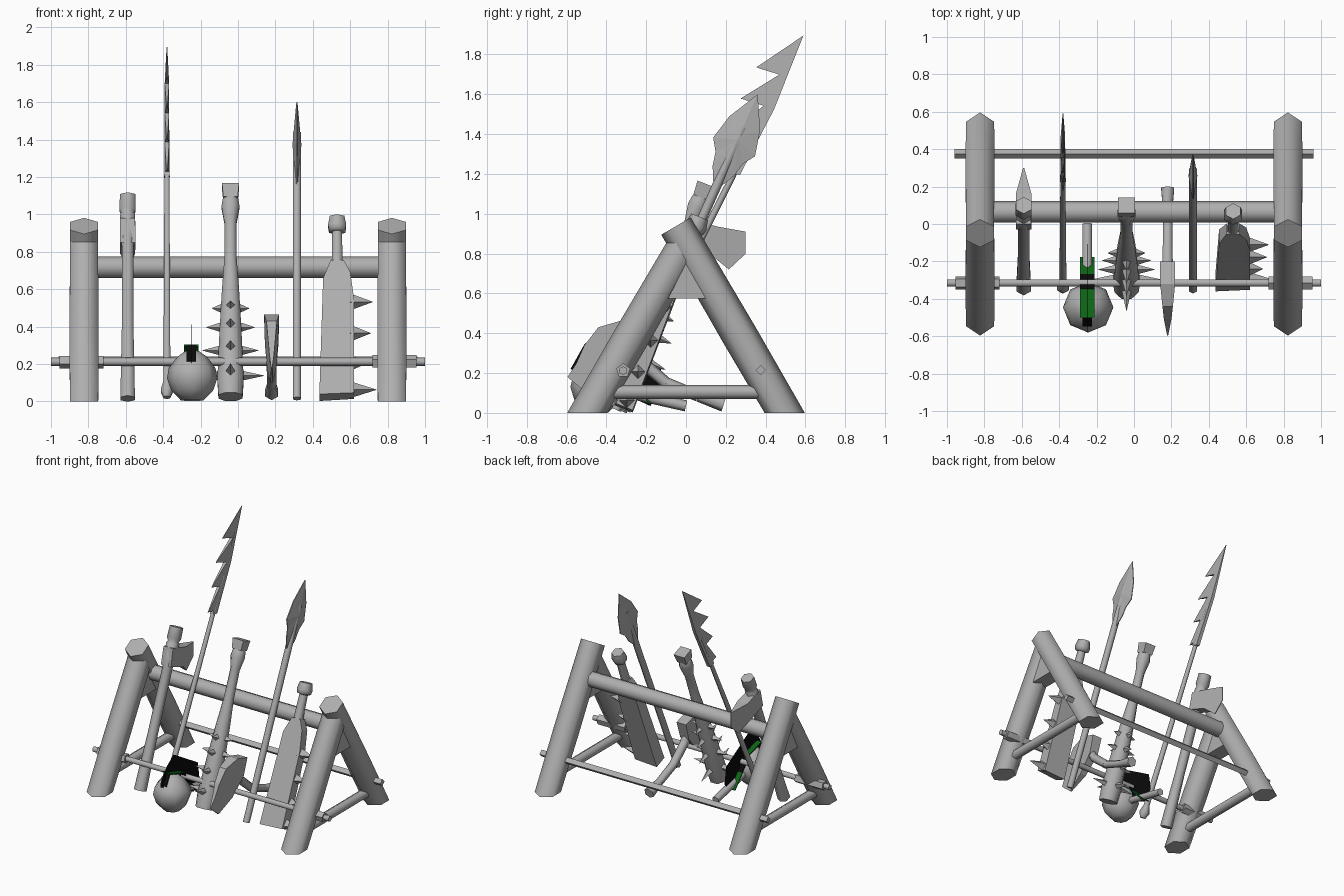
import bpy, bmesh, math
from mathutils import Vector

if "Cube" in bpy.data.objects:
    bpy.data.objects.remove(bpy.data.objects["Cube"])

X, Y, Z = Vector((1, 0, 0)), Vector((0, 1, 0)), Vector((0, 0, 1))


def material(name, colour):
    m = bpy.data.materials.new(name)
    m.use_nodes = True
    m.diffuse_color = (*colour, 1)
    m.node_tree.nodes["Principled BSDF"].inputs["Base Color"].default_value = (*colour, 1)
    return m


GREY = material("plain grey", (0.43, 0.43, 0.43))
GREEN = material("dark green", (0.004, 0.13, 0.008))
BLACK = material("black", (0.003, 0.003, 0.003))


def finish(name, bm, mat=GREY, smooth=True):
    """Turn a bmesh into a shaded object."""
    bmesh.ops.remove_doubles(bm, verts=bm.verts, dist=0.0001)
    bmesh.ops.recalc_face_normals(bm, faces=bm.faces)
    me = bpy.data.meshes.new(name)
    bm.to_mesh(me)
    bm.free()
    me.materials.append(mat)
    if smooth:
        me.shade_smooth()
        me.set_sharp_from_angle(angle=math.radians(62))
    ob = bpy.data.objects.new(name, me)
    bpy.context.collection.objects.link(ob)
    return ob


def spindle(name, start, end, profile, sides=6, turn=0):
    """Turned shape: profile holds (fraction along axis, radius); trimmed at the ground."""
    start, end = Vector(start), Vector(end)
    d = (end - start).normalized()
    u = Y if abs(d.x) > 0.9 else X
    v = d.cross(u).normalized()
    u = v.cross(d)
    bm = bmesh.new()
    rings = []
    for t, r in profile:
        c = start.lerp(end, t)
        angles = [turn + math.tau * i / sides for i in range(sides)]
        rings.append([bm.verts.new(c + r * (math.cos(a) * v + math.sin(a) * u)) for a in angles])
    for low, high in zip(rings, rings[1:]):
        for i in range(sides):
            j = (i + 1) % sides
            bm.faces.new((low[i], low[j], high[j], high[i]))
    bm.faces.new(rings[0])
    bm.faces.new(rings[-1])
    if min(w.co.z for w in bm.verts) < 0:
        bmesh.ops.bisect_plane(bm, geom=bm.verts[:] + bm.edges[:] + bm.faces[:],
                               plane_co=(0, 0, 0), plane_no=Z, clear_inner=True)
        bmesh.ops.holes_fill(bm, edges=[e for e in bm.edges if e.is_boundary])
    return finish(name, bm)


def rod(name, start, end, r, sides=6, tip=None):
    return spindle(name, start, end, [(0, r), (1, r if tip is None else tip)], sides)


def plate(name, outline, origin=(0, 0, 0), a=Y, b=Z, ridge=None, mat=GREY):
    """Flat part from (a, b, half thickness) points, optionally raised to a ridge."""
    origin, n = Vector(origin), a.cross(b).normalized()
    bm = bmesh.new()
    sides = []
    for s in (-1, 1):
        place = lambda p: bm.verts.new(origin + p[0] * a + p[1] * b + s * p[2] * n)
        vs = [place(p) for p in outline]
        sides.append(vs)
        if ridge:
            top = place(ridge)
            for i in range(len(vs)):
                bm.faces.new((vs[i - 1], vs[i], top))
        else:
            bm.faces.new(vs)
    lo, hi = sides
    for i in range(len(lo)):
        bm.faces.new((lo[i - 1], lo[i], hi[i], hi[i - 1]))
    return finish(name, bm, mat, smooth=False)


# Two A-frames: the rear post runs to the top, the front post ends inside it
for side, k in (("right", -1), ("left", 1)):
    sx = k * 0.823
    spindle(f"{side}_rear_leg", (sx, 0.595, -0.17), (sx, -0.05, 0.938),
            [(0, 0.086), (0.5, 0.09), (0.85, 0.087), (1, 0.086)])
    spindle(f"{side}_front_leg", (sx, -0.595, -0.17), (sx, 0, 0.852),
            [(0, 0.086), (0.5, 0.09), (1, 0.086)])
    plate(f"{side}_joint", [(-0.09, 0.575, 0.06), (0.1, 0.575, 0.06), (0.0, 0.75, 0.06)], (sx, 0, 0))
    rod(f"{side}_brace", (sx, -0.4, 0.105), (sx, 0.4, 0.105), 0.036)
    rod(f"{side}_front_collar", (k * 0.72, -0.315, 0.212), (k * 0.955, -0.315, 0.212), 0.037, 5)

# Beam and rails
rod("top_beam", (-0.8, 0.065, 0.718), (0.8, 0.065, 0.718), 0.058, 8)
rod("front_rail", (-1, -0.315, 0.212), (1, -0.315, 0.212), 0.022, 6)
rod("rear_rail", (-0.96, 0.375, 0.215), (0.96, 0.375, 0.215), 0.026, 4)

# Large axe with a wedge blade facing back
spindle("axe_handle", (-0.59, -0.34, 0.015), (-0.59, 0.1, 1.1),
        [(0, 0.045), (0.35, 0.036), (0.75, 0.036), (0.79, 0.046), (0.9, 0.046),
         (0.91, 0.038), (0.93, 0.05), (1, 0.048)])
plate("axe_head", [(0.0, 0.98, 0.04), (0.16, 0.935, 0.042), (0.3, 0.91, 0.003),
                   (0.3, 0.8, 0.003), (0.215, 0.72, 0.003), (0.13, 0.79, 0.04), (-0.03, 0.85, 0.042)],
      (-0.59, 0, 0))

# Barbed spear
tip, butt = Vector((-0.38, 0.59, 1.895)), Vector((-0.38, -0.35, 0.03))
d = (tip - butt).normalized()
across = d.cross(X)
if across.y > 0:
    across = -across
rod("barbed_spear_shaft", butt, tip - d * 0.5, 0.022, 6, 0.014)
spindle("barbed_spear_butt", butt - d * 0.01, butt + d * 0.09, [(0, 0.02), (0.4, 0.038), (1, 0.02)])
barbs = [(0, 0, 0.002)]
for i, reach in enumerate((0.14, 0.14, 0.11, 0.07)):
    s = -0.25 - 0.175 * i
    barbs += [(reach, s, 0.002), (0.02, s + 0.02, 0.012)]
barbs += [(0.015, -0.78, 0.016), (-0.03, -0.77, 0.014), (-0.035, -0.4, 0.012)]
plate("barbed_spear_blade", barbs, tip, across, d)

# Leaf-bladed spear
tip, butt = Vector((0.315, 0.36, 1.6)), Vector((0.315, -0.35, 0.015))
d = (tip - butt).normalized()
across = X.cross(d)
rod("leaf_spear_shaft", butt, tip - d * 0.18, 0.024, 6, 0.024)
half = [(0.085, -0.16), (0.115, -0.29), (0.075, -0.35), (0.06, -0.42), (0.02, -0.5)]
leaf = [(0, 0)] + half + [(-p, q) for p, q in reversed(half)]
plate("leaf_spear_blade", [(p, q, 0.003) for p, q in leaf], tip, across, d, ridge=(0, -0.25, 0.024))

# Spiked club
base, top = Vector((-0.04, -0.34, 0.025)), Vector((-0.04, 0.1, 1.15))
d = (top - base).normalized()
spindle("club_body", base, top,
        [(0, 0.07), (0.08, 0.076), (0.3, 0.064), (0.5, 0.05), (0.65, 0.036), (0.82, 0.034),
         (0.9, 0.052), (0.935, 0.045), (0.95, 0.036)], 8, math.pi / 8)
spindle("club_knob", base.lerp(top, 0.94), top, [(0, 0.055), (1, 0.064)], 4, math.pi / 4)
front = d.cross(X)
for i, (t, length) in enumerate(((0.1, 0.18), (0.22, 0.15), (0.33, 0.13), (0.42, 0.1))):
    for name, way in (("left", X), ("right", -X), ("front", front), ("back", -front)):
        c = base.lerp(top, t)
        rod(f"club_spike_{name}_{i}", c + way * 0.03, c + way * length, 0.033, 4, 0.001)

# Broad toothed cleaver
base, top = Vector((0.53, -0.31, 0.03)), Vector((0.53, 0.065, 0.975))
d = (top - base).normalized()
plate("cleaver_body", [(-0.095, -0.01, 0.05), (-0.075, 0.66, 0.04), (-0.035, 0.77, 0.03),
                       (0.035, 0.77, 0.03), (0.07, 0.7, 0.035), (0.09, 0.55, 0.035),
                       (0.09, 0.0, 0.045)], base, X, d)
for i, (h, reach) in enumerate(((0.54, 0.19), (0.36, 0.18), (0.19, 0.16), (0.035, 0.21))):
    c = base + d * h + X * 0.07
    rod(f"cleaver_tooth_{i}", c, c + X * (reach - 0.07), 0.045, 4, 0.001)
spindle("cleaver_grip", base + d * 0.74, top + d * 0.01,
        [(0, 0.034), (0.7, 0.03), (0.72, 0.05), (0.82, 0.056), (1, 0.045)], 6)

# Hatchet with a curved handle and rounded blade
path = [(0.19, 0.045), (0.06, 0.085), (-0.1, 0.15), (-0.24, 0.27), (-0.32, 0.4)]
widths = [0.04, 0.028, 0.03, 0.032, 0.034]
for i in range(4):
    rod(f"hatchet_handle_{i}", (0.18, *path[i]), (0.18, *path[i + 1]), widths[i], 6, widths[i + 1])
plate("hatchet_blade", [(-0.2, 0.43, 0.04), (-0.32, 0.465, 0.04), (-0.44, 0.43, 0.028),
                        (-0.51, 0.34, 0.02), (-0.55, 0.25, 0.012), (-0.595, 0.18, 0.003),
                        (-0.5, 0.1, 0.006), (-0.36, 0.18, 0.025), (-0.24, 0.3, 0.036)],
      (0.18, 0, 0))

# Stone maul
spindle("maul_stone", (-0.245, -0.45, 0.005), (-0.245, -0.44, 0.27),
        [(0, 0.06), (0.2, 0.112), (0.45, 0.135), (0.65, 0.125), (0.88, 0.08), (1, 0.035)], 8)
rod("maul_handle", (-0.25, -0.42, 0.13), (-0.25, 0.0, 0.035), 0.028)

# Wrapping of the maul: an upright black card crossed by a banded strap
plate("wrap_card", [(-0.58, 0.22, 0.001), (-0.51, 0.345, 0.001), (-0.42, 0.41, 0.001),
                    (-0.13, 0.24, 0.001), (-0.11, 0.11, 0.001), (-0.18, 0.035, 0.001)],
      (-0.25, 0, 0), mat=BLACK)
strap = [(-0.18, 0.05, 0.04, GREEN), (-0.27, 0.15, 0.04, BLACK), (-0.35, 0.255, 0.04, GREEN),
         (-0.5, 0.3, 0.025, BLACK), (-0.545, 0.215, 0, None)]
for i, (p, q) in enumerate(zip(strap, strap[1:])):
    start, step = Vector((-0.25, p[0], p[1])), Vector((0, q[0] - p[0], q[1] - p[1]))
    w, length = p[2], step.length
    plate(f"strap_{i}", [(-w, 0, 0.004), (w, 0, 0.004), (w, length, 0.004), (-w, length, 0.004)],
          start, X, step.normalized(), mat=p[3])
